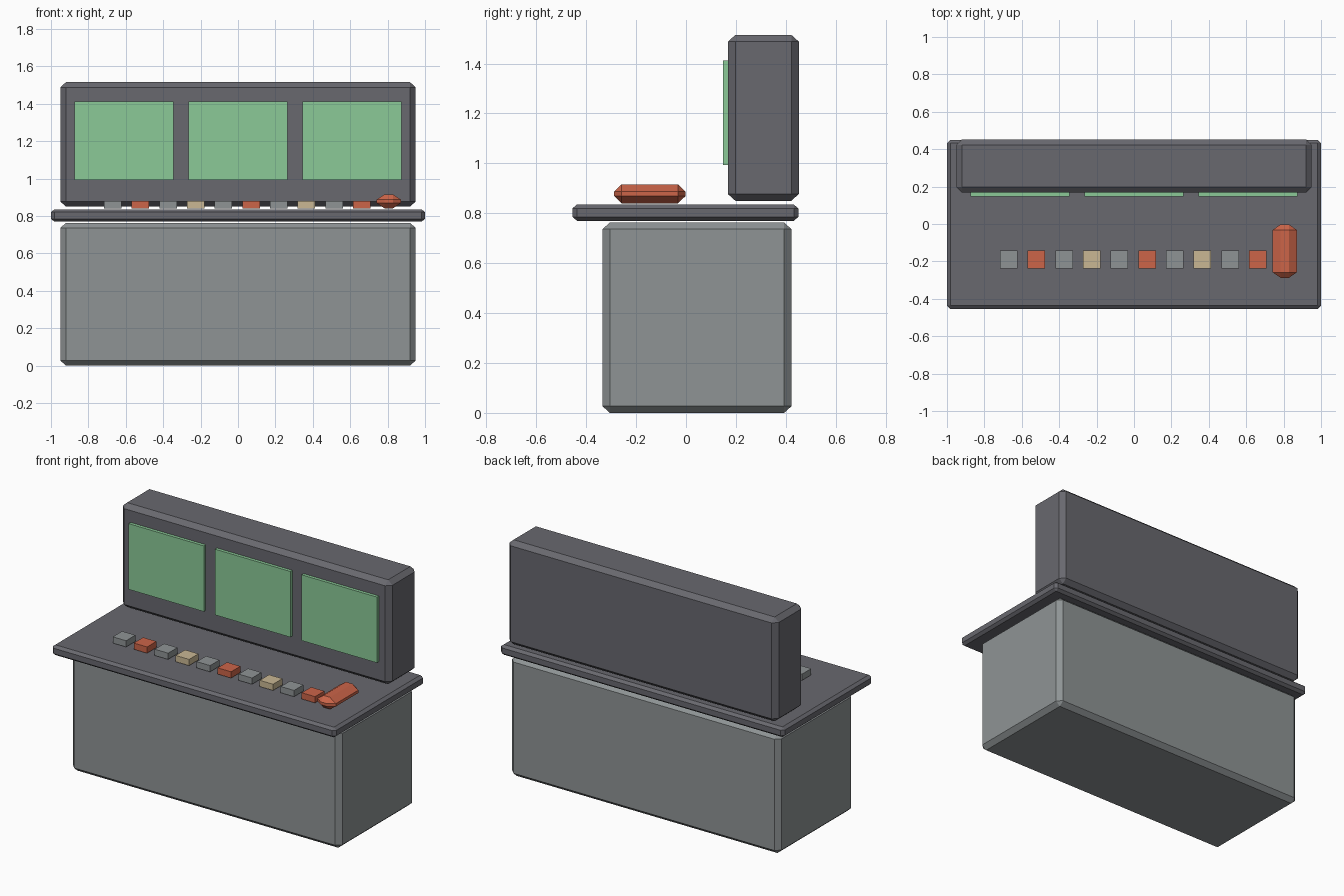
import bpy
import bmesh
from mathutils import Vector

if "Cube" in bpy.data.objects:
    bpy.data.objects.remove(bpy.data.objects["Cube"], do_unlink=True)


def make_material(name, srgb):
    """Flat material from an sRGB colour, stored as linear values."""
    col = [((c + 0.055) / 1.055) ** 2.4 for c in srgb] + [1.0]
    mat = bpy.data.materials.new(name)
    mat.use_nodes = True
    mat.diffuse_color = col
    bsdf = next(n for n in mat.node_tree.nodes if n.type == 'BSDF_PRINCIPLED')
    bsdf.inputs["Base Color"].default_value = col
    return mat


def box(name, low, high, mat, chamfer=None):
    """Box between two corners, with an optional per-axis chamfer."""
    low, high = Vector(low), Vector(high)
    unit = Vector(chamfer) if chamfer else Vector((1, 1, 1))
    size = high - low
    bm = bmesh.new()
    bmesh.ops.create_cube(bm, size=1)
    bmesh.ops.scale(bm, vec=[s / u for s, u in zip(size, unit)], verts=bm.verts)
    if chamfer:
        bmesh.ops.bevel(bm, geom=bm.edges[:], offset=1, segments=1,
                        affect='EDGES', profile=0.5)
    bmesh.ops.scale(bm, vec=unit, verts=bm.verts)
    mesh = bpy.data.meshes.new(name)
    bm.to_mesh(mesh)
    bm.free()
    mesh.materials.append(mat)
    obj = bpy.data.objects.new(name, mesh)
    obj.location = (low + high) / 2
    bpy.context.collection.objects.link(obj)
    return obj


grey = make_material("light_grey_metal", (0.56, 0.58, 0.585))
dark = make_material("dark_grey_metal", (0.41, 0.41, 0.435))
green = make_material("screen_green", (0.545, 0.79, 0.595))
red = make_material("signal_red", (0.80, 0.395, 0.285))
tan = make_material("button_tan", (0.79, 0.72, 0.58))

# Cabinet, worktop and display housing
edge = (0.03, 0.03, 0.027)
box("cabinet", (-0.95, -0.335, 0), (0.95, 0.423, 0.763), grey, edge)
box("worktop", (-1, -0.455, 0.77), (1, 0.45, 0.835), dark, (0.018, 0.018, 0.015))
box("display_housing", (-0.95, 0.168, 0.85), (0.95, 0.452, 1.515), dark, edge)

# Three screens on the housing front
for i in range(3):
    x = (i - 1) * 0.61
    box(f"screen_{i + 1}", (x - 0.265, 0.148, 0.993), (x + 0.265, 0.175, 1.412), green)

# Row of push buttons
pattern = [grey, red, grey, tan]
for i in range(10):
    x = -0.67 + i * 0.148
    box(f"button_{i + 1}", (x - 0.047, -0.237, 0.84), (x + 0.047, -0.143, 0.88),
        pattern[i % 4])

# Chunky lever beside the buttons
box("lever", (0.741, -0.288, 0.84), (0.871, -0.002, 0.916), red, (0.043, 0.03, 0.029))
